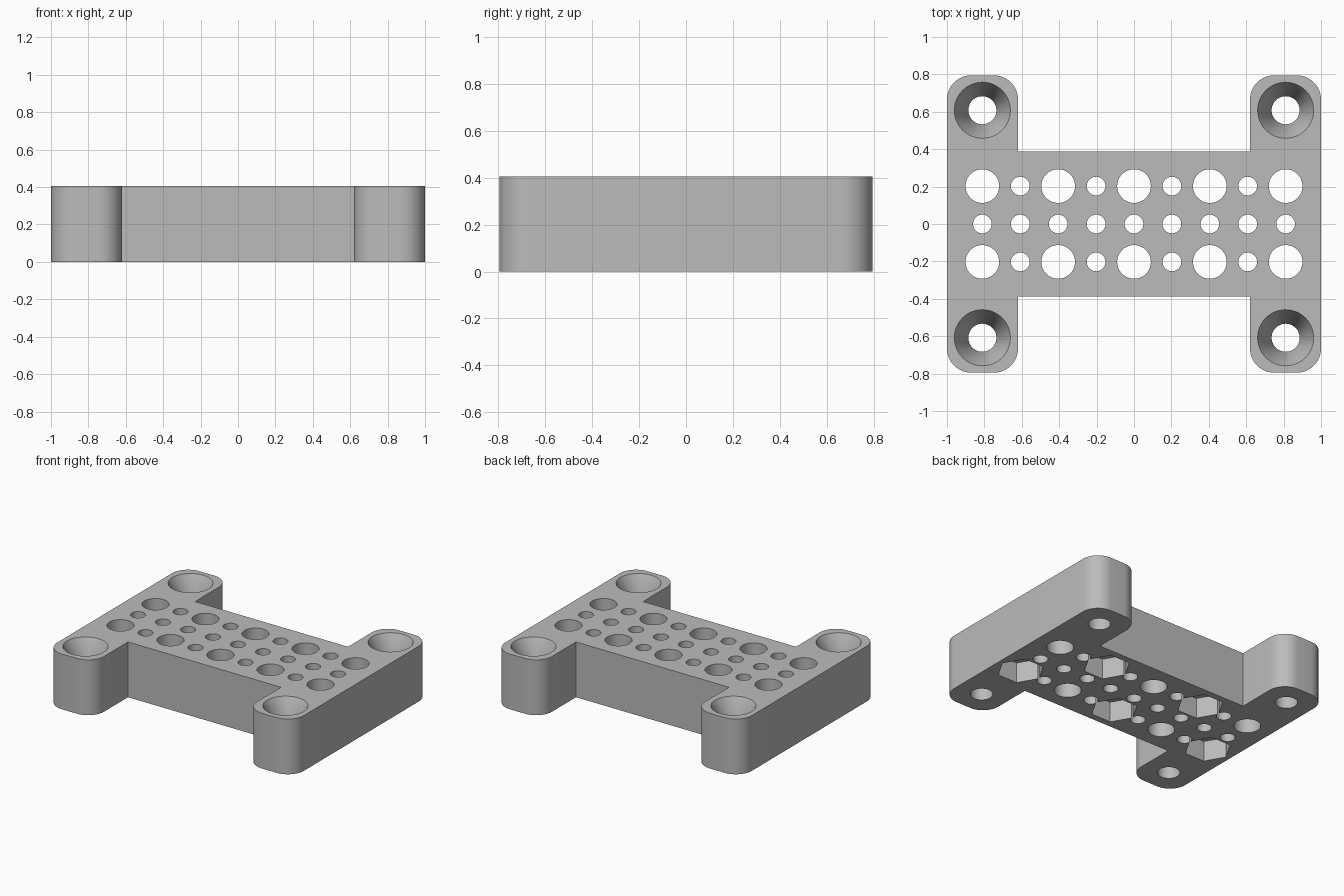
import bpy, bmesh
from math import cos, sin, pi, radians

cube = bpy.data.objects.get("Cube")
if cube:
    bpy.data.objects.remove(cube, do_unlink=True)

HEIGHT = 0.405
HALF_Y = 0.795
ARM_INNER = 0.62       # inner side of the four arms
NOTCH_Y = 0.388        # half depth of the middle slab
PITCH = 0.2027         # hole grid spacing
ROUND = 0.13           # arm corner radius
BIG, SMALL, SCREW, HEAD = 0.09, 0.05, 0.075, 0.15
SINK = 0.15            # countersink depth
POCKET = 0.15          # nut pocket depth


def make_object(name, bm):
    bmesh.ops.recalc_face_normals(bm, faces=bm.faces)
    mesh = bpy.data.meshes.new(name)
    bm.to_mesh(mesh)
    bm.free()
    obj = bpy.data.objects.new(name, mesh)
    bpy.context.collection.objects.link(obj)
    return obj


def lathe(bm, x, y, profile, sides=48):
    """Closed solid of revolution from (radius, z) pairs."""
    rings = []
    for r, z in profile:
        rings.append([bm.verts.new((x + r * cos(2 * pi * i / sides),
                                    y + r * sin(2 * pi * i / sides), z))
                      for i in range(sides)])
    for a, b in zip(rings, rings[1:]):
        for i in range(sides):
            j = (i + 1) % sides
            bm.faces.new((a[i], a[j], b[j], b[i]))
    bm.faces.new(rings[0][::-1])
    bm.faces.new(rings[-1])


def cut(target, cutter):
    mod = target.modifiers.new("cut", 'BOOLEAN')
    mod.operation = 'DIFFERENCE'
    mod.solver = 'EXACT'
    mod.object = cutter
    bpy.context.view_layer.objects.active = target
    bpy.ops.object.modifier_apply(modifier=mod.name)
    bpy.data.objects.remove(cutter, do_unlink=True)


# Plate outline: one quarter, mirrored around to a full H shape
def arc(cx, cy, start, steps=12):
    return [(cx + ROUND * cos(start + pi / 2 * i / steps),
             cy + ROUND * sin(start + pi / 2 * i / steps)) for i in range(steps + 1)]


quarter = (arc(1 - ROUND, HALF_Y - ROUND, 0)
           + arc(ARM_INNER + ROUND, HALF_Y - ROUND, pi / 2)
           + [(ARM_INNER, NOTCH_Y)])
half = quarter + [(-x, y) for x, y in reversed(quarter)]
outline = half + [(x, -y) for x, y in reversed(half)]

bm = bmesh.new()
base = bm.faces.new([bm.verts.new((x, y, 0)) for x, y in outline])
top = bmesh.ops.extrude_face_region(bm, geom=[base])["geom"]
bmesh.ops.translate(bm, vec=(0, 0, HEIGHT),
                    verts=[v for v in top if isinstance(v, bmesh.types.BMVert)])
plate = make_object("mounting_plate", bm)

# Grid of through holes and countersunk screw holes
bm = bmesh.new()
for col in range(-4, 5):
    for row in (-1, 0, 1):
        r = BIG if row and col % 2 == 0 else SMALL
        lathe(bm, col * PITCH, row * PITCH, [(r, -0.1), (r, HEIGHT + 0.1)])
slope = (HEAD - SCREW) / SINK
for x in (-4, 4):
    for y in (-3, 3):
        lathe(bm, x * PITCH, y * PITCH,
              [(SCREW, -0.1), (SCREW, HEIGHT - SINK),
               (HEAD + slope * 0.1, HEIGHT + 0.1)])
cut(plate, make_object("hole_cutter", bm))

# Hexagonal nut pockets underneath, staggered between the two rows
bm = bmesh.new()
for col in (-4, -2, 0, 2, 4):
    row = -1 if col % 4 == 0 else 1
    lathe(bm, col * PITCH, row * PITCH, [(0.158, -0.1), (0.158, POCKET)], sides=6)
cut(plate, make_object("pocket_cutter", bm))

# Colour and shading
grey = bpy.data.materials.new("plain_grey")
grey.use_nodes = True
colour = (0.5, 0.5, 0.5, 1)
grey.diffuse_color = colour
grey.node_tree.nodes["Principled BSDF"].inputs["Base Color"].default_value = colour
plate.data.materials.clear()
plate.data.materials.append(grey)

bpy.ops.object.select_all(action='DESELECT')
plate.select_set(True)
bpy.context.view_layer.objects.active = plate
bpy.ops.object.shade_smooth_by_angle(angle=radians(30))
